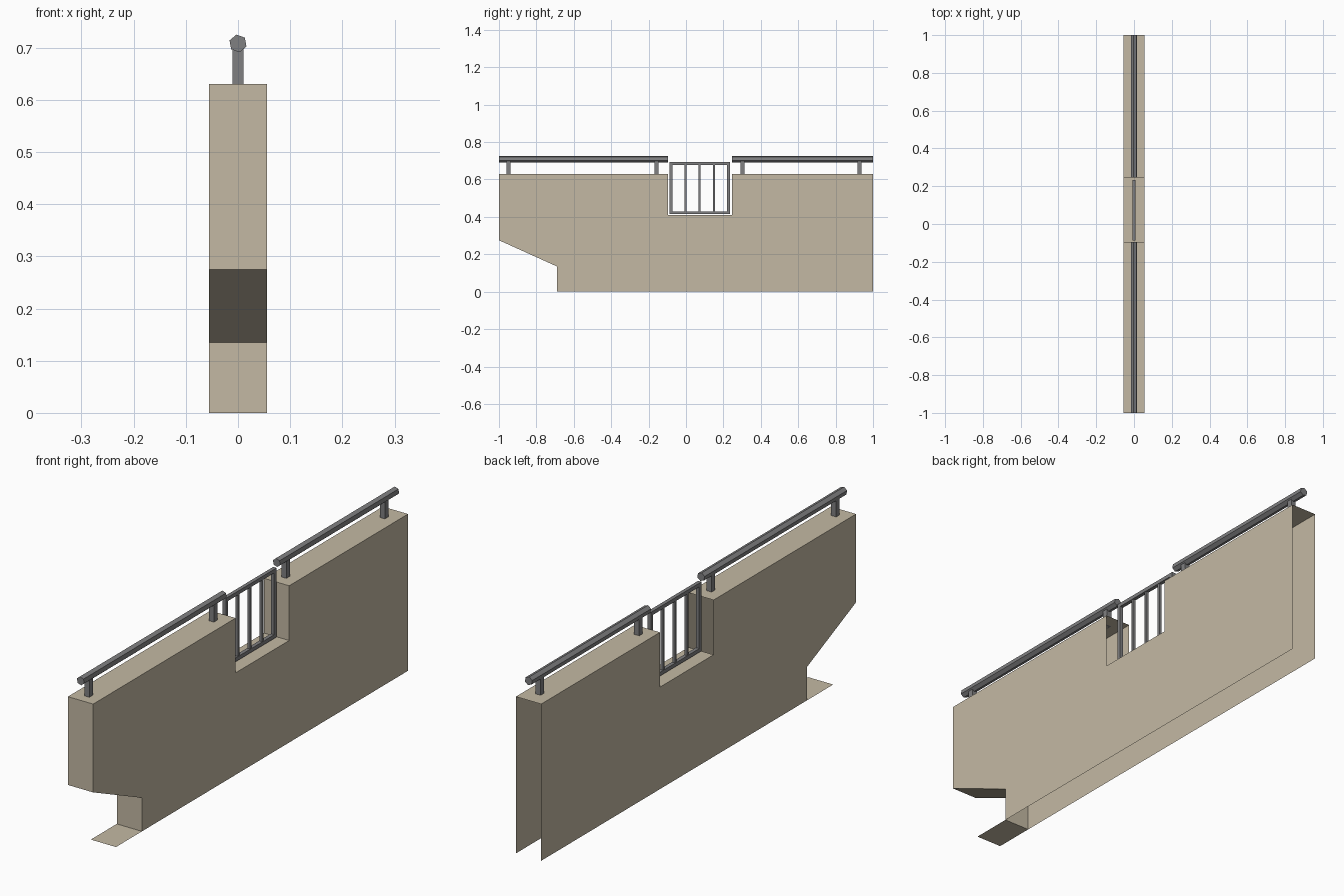
import bpy, bmesh, math
from mathutils import Vector, Matrix

if "Cube" in bpy.data.objects:
    bpy.data.objects.remove(bpy.data.objects["Cube"])


def material(name, rgb):
    m = bpy.data.materials.new(name)
    m.diffuse_color = (*rgb, 1)
    m.use_nodes = True
    m.node_tree.nodes["Principled BSDF"].inputs["Base Color"].default_value = m.diffuse_color
    return m


BEIGE = material("beige plaster", (0.55, 0.485, 0.37))
GREY = material("grey metal", (0.215, 0.215, 0.22))


def finish(bm, name, mat):
    me = bpy.data.meshes.new(name)
    bm.to_mesh(me)
    bm.free()
    me.materials.append(mat)
    ob = bpy.data.objects.new(name, me)
    bpy.context.collection.objects.link(ob)
    return ob


def add_box(bm, lo, hi):
    lo, hi = Vector(lo), Vector(hi)
    mat = Matrix.Translation((lo + hi) / 2) @ Matrix.Diagonal((*(hi - lo), 1))
    bmesh.ops.create_cube(bm, size=1, matrix=mat)


# Hollow wall shell: two panels joined by edge strips, with open back edges and underside
HALF = 0.056
N0, N1 = -0.095, 0.245          # notch limits
TOP = 0.63
profile = [(-1, 0.275), (-0.69, 0.135), (-0.69, 0), (1, 0), (1, TOP),
           (N1, TOP), (N1, 0.41), (N0, 0.41), (N0, TOP), (-1, TOP)]
open_edges = {2, 3, 7}          # underside, back end, notch side
bm = bmesh.new()
left = [bm.verts.new((-HALF, y, z)) for y, z in profile]
right = [bm.verts.new((HALF, y, z)) for y, z in profile]
bm.faces.new(right)
bm.faces.new(left[::-1])
for i in range(len(profile)):
    if i not in open_edges:
        j = (i + 1) % len(profile)
        bm.faces.new((left[i], left[j], right[j], right[i]))
finish(bm, "wall", BEIGE)

# Thin floor flap in front of the wall foot
bm = bmesh.new()
bm.faces.new([bm.verts.new((x, y, 0)) for x, y in
              ((-HALF, -0.855), (HALF, -0.855), (HALF, -0.69), (-HALF, -0.69))])
finish(bm, "floor_flap", BEIGE)


# Six-sided handrails, each with two square posts
def handrail(name, y0, y1, posts):
    bm = bmesh.new()
    rings = []
    for y in (y0, y1):
        rings.append([bm.verts.new((0.0172 * math.cos(a), y, 0.708 + 0.0172 * math.sin(a)))
                      for a in (math.radians(100 + 60 * k) for k in range(6))])
    for k in range(6):
        n = (k + 1) % 6
        bm.faces.new((rings[0][k], rings[0][n], rings[1][n], rings[1][k]))
    for r in rings:
        bm.faces.new(r)
    bmesh.ops.recalc_face_normals(bm, faces=bm.faces)
    finish(bm, name, GREY)
    bm = bmesh.new()
    for p in posts:
        add_box(bm, (-0.011, p - 0.011, TOP), (0.011, p + 0.011, 0.70))
    finish(bm, name + "_posts", GREY)


handrail("front_handrail", -1, N0, (-0.949, -0.158))
handrail("back_handrail", N1, 1, (0.302, 0.928))

# Barred gate in the notch
G0, G1, Z0, Z1, T, D = -0.088, 0.234, 0.415, 0.693, 0.015, 0.0075
bm = bmesh.new()
for z in (Z0, Z1 - T):
    add_box(bm, (-D, G0, z), (D, G1, z + T))
for y in (G0, G1 - T):
    add_box(bm, (-D, y, Z0 + T), (D, y + T, Z1 - T))
finish(bm, "gate_frame", GREY)
bm = bmesh.new()
for k in (1, 2, 3):
    y = G0 + T / 2 + (G1 - G0 - T) * k / 4
    add_box(bm, (-0.0055, y - 0.0055, Z0 + T), (0.0055, y + 0.0055, Z1 - T))
finish(bm, "gate_bars", GREY)
